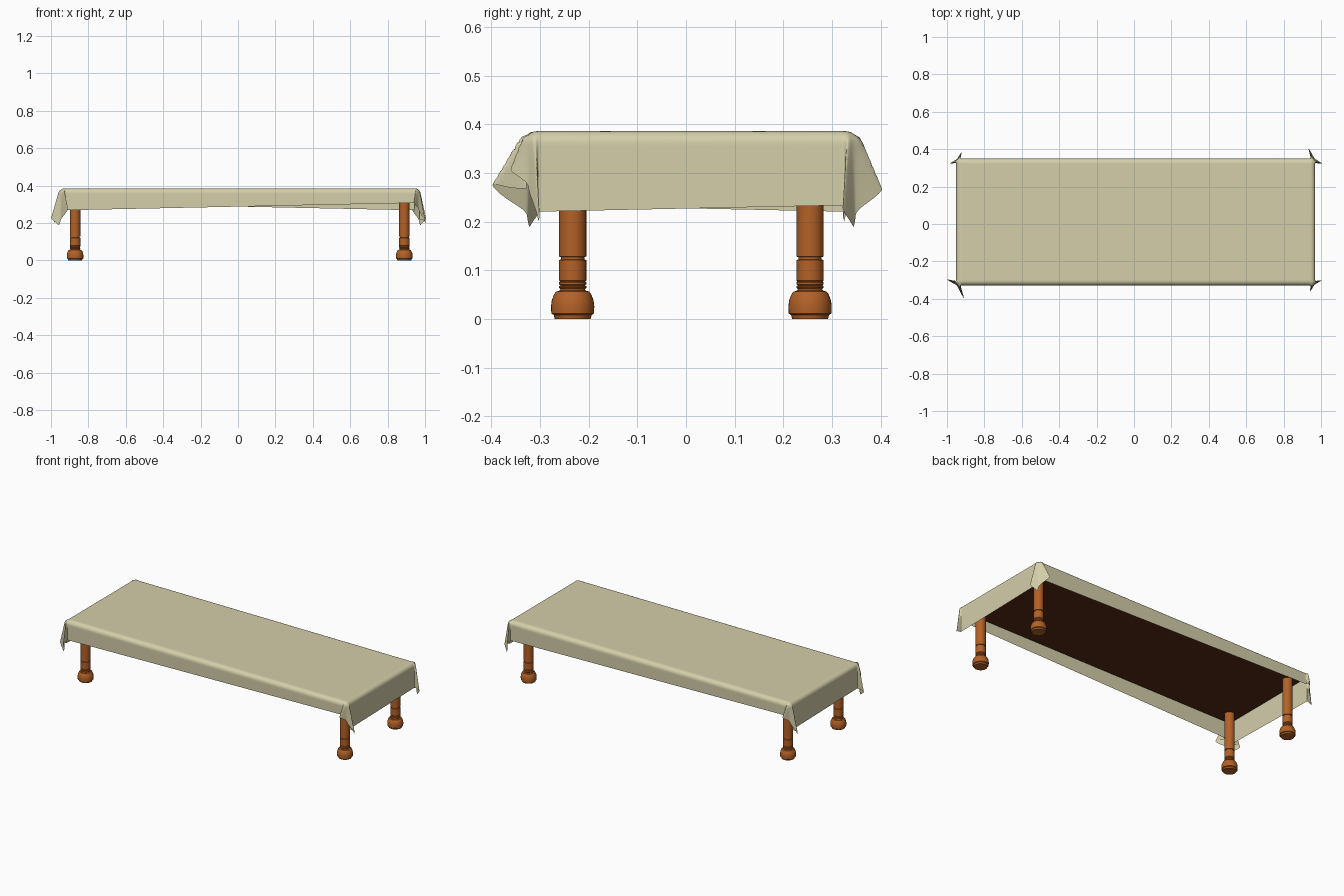
import bpy, bmesh
from math import sin, cos, pi, radians, hypot, atan2
from mathutils import Vector

if "Cube" in bpy.data.objects:
    bpy.data.objects.remove(bpy.data.objects["Cube"])

CX, CY = 0.009, 0.011          # table centre under the cloth


def material(name, rgb):
    m = bpy.data.materials.new(name)
    m.diffuse_color = (*rgb, 1)
    m.use_nodes = True
    m.node_tree.nodes["Principled BSDF"].inputs["Base Color"].default_value = m.diffuse_color
    return m


cloth_mat = material("linen", (0.66, 0.62, 0.40))
leg_mat = material("turned_wood", (0.45, 0.12, 0.02))
top_mat = material("dark_wood", (0.09, 0.025, 0.007))


def add_object(name, bm, mat, angle):
    me = bpy.data.meshes.new(name)
    bm.to_mesh(me)
    bm.free()
    ob = bpy.data.objects.new(name, me)
    bpy.context.collection.objects.link(ob)
    me.materials.append(mat)
    bpy.ops.object.select_all(action='DESELECT')
    ob.select_set(True)
    bpy.context.view_layer.objects.active = ob
    bpy.ops.object.shade_smooth_by_angle(angle=radians(angle))
    return ob


# Turned legs: radius, height profile from foot to table top
PROFILE = [(0, 0), (0.037, 0), (0.039, 0.008), (0.044, 0.011), (0.044, 0.015),
           (0.0445, 0.026), (0.043, 0.038), (0.038, 0.051), (0.034, 0.056), (0.027, 0.058),
           (0.025, 0.061), (0.028, 0.064), (0.028, 0.067), (0.025, 0.069),
           (0.028, 0.071), (0.028, 0.075), (0.026, 0.077), (0.028, 0.079),
           (0.028, 0.121), (0.024, 0.122), (0.024, 0.127), (0.028, 0.128),
           (0.028, 0.36), (0, 0.36)]


def leg(name, x, y):
    bm = bmesh.new()
    verts = [bm.verts.new((x + r, y, z)) for r, z in PROFILE]
    edges = [bm.edges.new(p) for p in zip(verts, verts[1:])]
    bmesh.ops.spin(bm, geom=verts + edges, cent=(x, y, 0), axis=(0, 0, 1),
                   angle=2 * pi, steps=32)
    bmesh.ops.remove_doubles(bm, verts=bm.verts, dist=1e-5)
    bmesh.ops.recalc_face_normals(bm, faces=bm.faces)
    add_object(name, bm, leg_mat, 30)


for sx, side in ((-1, "left"), (1, "right")):
    for sy, end in ((-1, "front"), (1, "back")):
        leg(f"{end}_{side}_leg", CX + sx * 0.88, CY + sy * 0.244)

# Thin table top
bm = bmesh.new()
bmesh.ops.create_cube(bm, size=1)
bmesh.ops.scale(bm, vec=(1.895, 0.645, 0.024), verts=bm.verts)
bmesh.ops.translate(bm, vec=(CX, CY, 0.368), verts=bm.verts)
table_top = add_object("table_top", bm, top_mat, 30)
bev = table_top.modifiers.new("soft_edge", 'BEVEL')
bev.width, bev.segments = 0.006, 2

# Tablecloth: a slightly turned sheet draped over the edges, with fluted corners
AX, BY, TOP, R = 0.935, 0.314, 0.386, 0.025     # flat area, height, edge radius
HX, HY, TURN = 1.108, 0.426, 0.021              # cloth half size, rotation
# tilt of the end-side flute and the long-side flute at each corner (degrees)
FLUTES = {(-1, -1): (17, 32), (1, -1): (11, 22), (1, 1): (13, 24), (-1, 1): (11, 22)}


def edge_roll(s):
    """Outward travel and drop after s of cloth has passed the edge."""
    if s < R * pi / 2:
        return R * sin(s / R), R * (1 - cos(s / R))
    return R, R + s - R * pi / 2


def flute_dir(phi, t1, t2):
    """Horizontal lean of the cloth ray at angle phi inside a corner."""
    keys = [Vector((0, 0)), Vector((0.95, -0.3)) * sin(radians(t1)),
            Vector((0.03, 0.03)), Vector((-0.35, 0.94)) * sin(radians(t2)), Vector((0, 0))]
    t = min(max(phi / (pi / 2), 0), 1) * 4
    i = min(int(t), 3)
    f = (1 - cos((t - i) * pi)) / 2
    return keys[i].lerp(keys[i + 1], f)


def drape(u, v):
    x = u * cos(TURN) - v * sin(TURN)
    y = u * sin(TURN) + v * cos(TURN)
    sx, sy = (1 if x > 0 else -1), (1 if y > 0 else -1)
    dx, dy = max(abs(x) - AX, 0), max(abs(y) - BY, 0)
    px, py = min(abs(x), AX), min(abs(y), BY)
    d = hypot(dx, dy)
    if d == 0:
        return (CX + x, CY + y, TOP)
    phi = atan2(dy, dx)
    out, drop = edge_roll(d)
    lean = flute_dir(phi, *FLUTES[sx, sy]) if dx and dy else Vector((0, 0))
    px += out * cos(phi) + lean.x * d
    py += out * sin(phi) + lean.y * d
    z = TOP - drop * (1 - lean.length_squared) ** 0.5
    return (CX + sx * px, CY + sy * py, z)


def ticks(half, band, coarse):
    """Grid positions: fine near both hems, coarse across the middle."""
    n = round(band / 0.007)
    fine = [half - band * i / n for i in range(n + 1)]
    inner = half - band
    mid = [-inner + 2 * inner * i / coarse for i in range(1, coarse)]
    return [-f for f in fine] + mid + fine[::-1]


bm = bmesh.new()
rows = [[bm.verts.new(drape(u, v)) for u in ticks(HX, 0.24, 24)]
        for v in ticks(HY, 0.17, 8)]
for a, b in zip(rows, rows[1:]):
    for i in range(len(a) - 1):
        bm.faces.new((a[i], a[i + 1], b[i + 1], b[i]))
add_object("tablecloth", bm, cloth_mat, 80)
